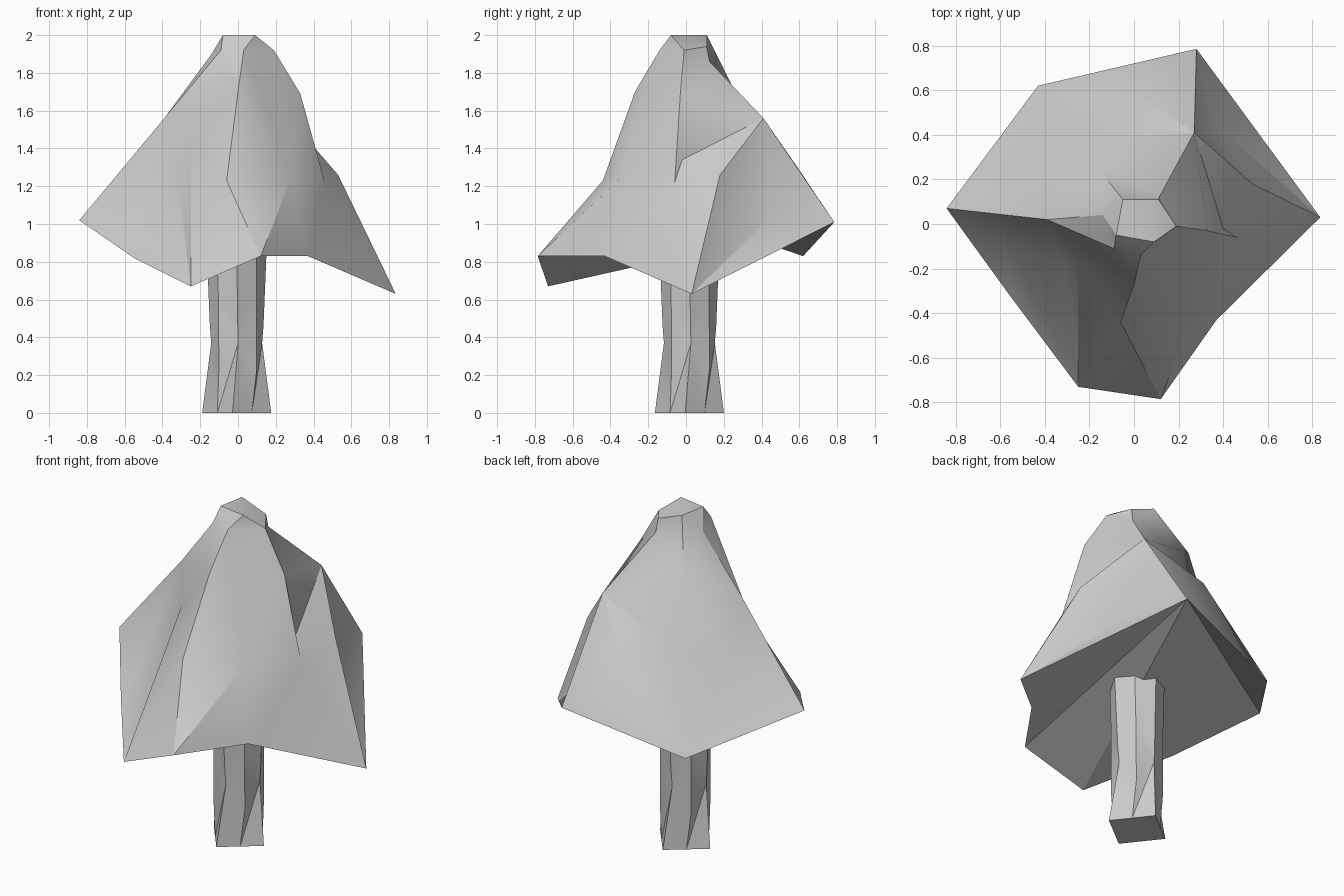
import bpy
from math import sin, cos, pi, radians
from mathutils import Vector
from mathutils.geometry import delaunay_2d_cdt

if "Cube" in bpy.data.objects:
    bpy.data.objects.remove(bpy.data.objects["Cube"])


def make_object(name, verts, faces):
    me = bpy.data.meshes.new(name)
    me.from_pydata([tuple(v) for v in verts], [], faces)
    me.update()
    ob = bpy.data.objects.new(name, me)
    bpy.context.collection.objects.link(ob)
    bpy.ops.object.select_all(action='DESELECT')
    ob.select_set(True)
    bpy.context.view_layer.objects.active = ob
    bpy.ops.object.shade_smooth_by_angle(angle=radians(30))
    return ob


# Canopy: drooping rim (counter-clockwise), then the points of the faceted crown
rim = [(-.84, .07, 1.02), (-.55, -.33, .82), (-.25, -.73, .67), (.12, -.785, .83),
       (.37, -.43, .83), (.835, .03, .63), (.28, .785, 1.01), (-.43, .62, .83)]
crown = [(-.08, -.05, 2), (.09, -.08, 2), (-.05, .11, 2), (.11, .11, 1.94),
         (.19, -.01, 1.92), (-.09, -.11, 1.92), (-.14, .04, 1.9), (.115, .125, 1.86),
         (-.39, .02, 1.56), (0, -.27, 1.7), (-.06, -.44, 1.23), (.28, -.35, 1.24),
         (.33, -.03, 1.69), (.40, -.02, 1.34), (.27, .41, 1.56), (.53, .18, 1.26),
         (.36, .45, 1.04), (-.17, .26, 1.70), (0, .59, 1.3), (-.41, .2, 1.27),
         (-.55, -.12, 1.0), (-.25, -.18, 1.4), (.03, -.14, 1.92), (-.31, -.19, 1.16),
         (-.18, .38, 1.33), (.46, -.06, 1.22)]
# creases: each chain follows a ridge or valley through the points
chains = [(0, 16, 14, 8, 10, 11, 12, 9, 8, 13, 17, 18, 3, 19, 20, 22, 23, 5),
          (0, 28, 31, 29, 2, 18, 19, 17, 16, 13), (28, 2, 31), (16, 29, 17, 30, 13),
          (5, 33, 21, 20, 12, 30, 19), (33, 19, 4), (22, 24, 5), (24, 23),
          (6, 22, 25, 14), (15, 22, 21, 23, 33), (6, 24), (16, 25, 32, 22, 26, 32, 27, 0),
          (6, 26, 7, 27, 16), (7, 32)]
pts = rim + crown
n = len(rim)
edges = [(i, (i + 1) % n) for i in range(n)]
for c in chains:
    edges += list(zip(c, c[1:]))

# drape the triangulated plan over the point heights
flat = [Vector(p[:2]) for p in pts]
out, _, tris, orig, _, _ = delaunay_2d_cdt(flat, edges, [], 1, 1e-5)
index = {o: i for i, group in enumerate(orig) for o in group}


def height(i):
    if orig[i]:
        return pts[orig[i][0]][2]
    near = sorted((((q - out[i]).length, p[2]) for q, p in zip(flat, pts)))[:3]
    return sum(z / d for d, z in near) / sum(1 / d for d, z in near)


verts = [(v.x, v.y, height(i)) for i, v in enumerate(out)]
# underside fans out from the back corner of the rim
loop = [7, 0, 1, 2, 3, 4, 5]
under = [(6, b, a) for a, b in zip(loop, loop[1:])]
faces = [list(t) for t in tris] + [[index[i] for i in f] for f in under]
make_object("canopy", verts, faces)

# Trunk: turned square foot, twisting into an uneven eight-sided stem
verts, faces = [], []
rings = [(0, .184, .13, -.12), (.3, .135, .142, .06), (.53, .142, .142, .04), (.9, .16, .15, 0)]
for k, (z, r_axis, r_diag, twist) in enumerate(rings):
    for i in range(8):
        a = i * pi / 4 + twist
        r = r_diag if i % 2 else r_axis
        lift = (.07 if (i + k) % 2 else -.07) if 0 < k < 3 else 0
        verts.append((r * cos(a) - .007, r * sin(a) + .018, z + lift))
for k in range(len(rings) - 1):
    for i in range(8):
        a, b = k * 8 + i, k * 8 + (i + 1) % 8
        if (i + k) % 2:
            faces += [(a, b, b + 8), (a, b + 8, a + 8)]
        else:
            faces += [(a, b, a + 8), (b, b + 8, a + 8)]
faces += [tuple(range(7, -1, -1)), tuple(range(24, 32))]
make_object("trunk", verts, faces)
